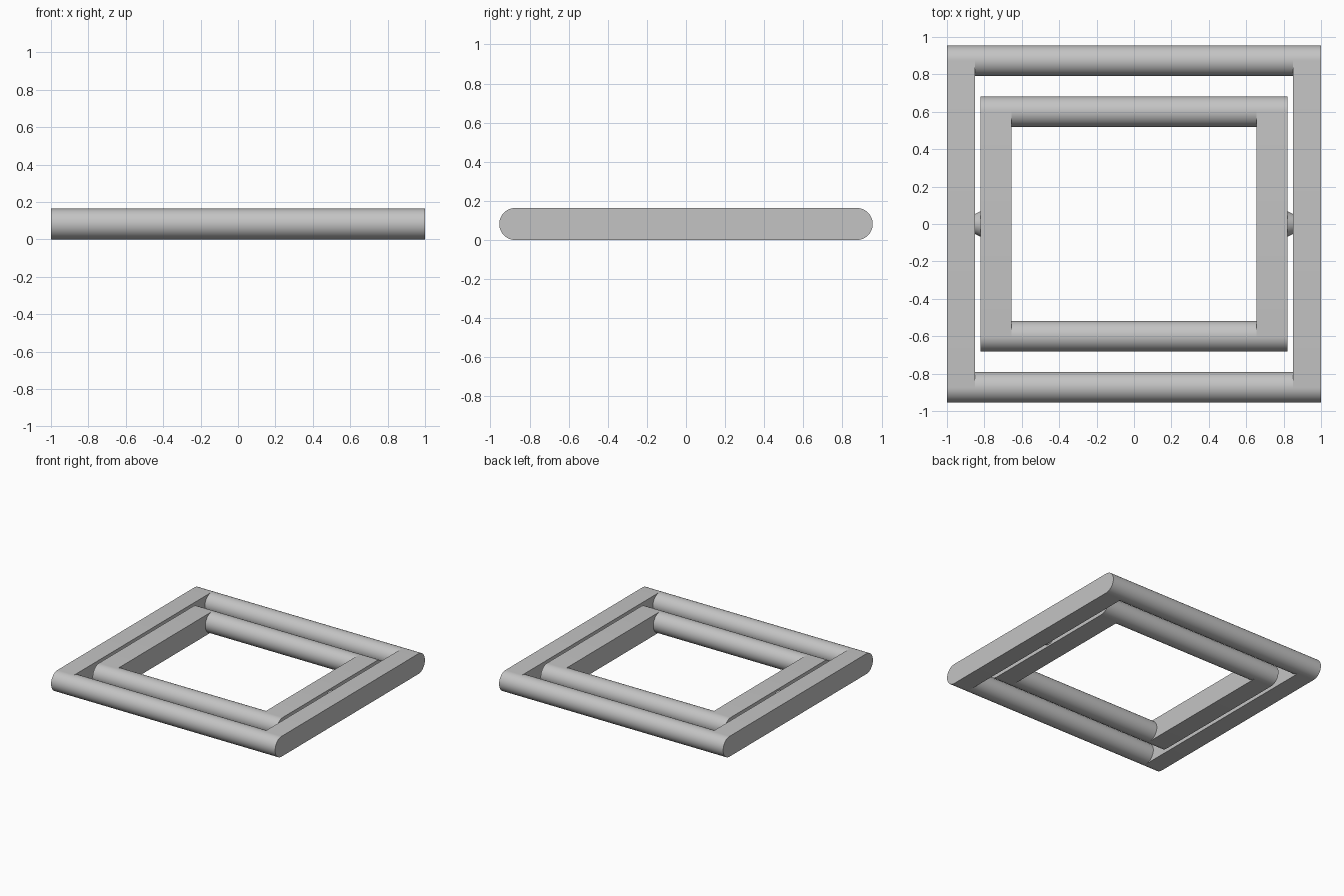
import bpy, bmesh
from math import sin, cos, pi, radians

cube = bpy.data.objects.get("Cube")
if cube:
    bpy.data.objects.remove(cube)

R = 0.082      # bar radius, also the half height of both frames
ARC = 24       # segments in each half round

grey = bpy.data.materials.new("plain grey")
grey.use_nodes = True
colour = (0.55, 0.55, 0.55, 1)
grey.diffuse_color = colour
grey.node_tree.nodes["Principled BSDF"].inputs["Base Color"].default_value = colour


def finish(name, bm):
    bmesh.ops.recalc_face_normals(bm, faces=bm.faces)
    mesh = bpy.data.meshes.new(name)
    bm.to_mesh(mesh)
    bm.free()
    mesh.materials.append(grey)
    obj = bpy.data.objects.new(name, mesh)
    bpy.context.collection.objects.link(obj)
    bpy.ops.object.select_all(action="DESELECT")
    bpy.context.view_layer.objects.active = obj
    obj.select_set(True)
    bpy.ops.object.shade_smooth_by_angle(angle=radians(30))
    return obj


def loft(name, start, end, x0, x1):
    """Join two matching y-z outlines at x0 and x1, with flat ends."""
    bm = bmesh.new()
    a = [bm.verts.new((x0, y, z)) for y, z in start]
    b = [bm.verts.new((x1, y, z)) for y, z in end]
    n = len(a)
    for i in range(n):
        j = (i + 1) % n
        bm.faces.new((a[i], a[j], b[j], b[i]))
    bm.faces.new(a)
    bm.faces.new(b)
    return finish(name, bm)


def circle(r, y=0):
    return [(y + r * cos(pi * i / ARC), R + r * sin(pi * i / ARC))
            for i in range(2 * ARC)]


def stadium(half_length):
    c = half_length - R
    half = [(c + R * cos(t), R + R * sin(t))
            for t in (pi * (i / ARC - 0.5) for i in range(ARC + 1))]
    return half + [(-y, z) for y, z in reversed(half)]


def frame(name, half_x, half_y, side_width):
    inner_x = half_x - side_width
    # Flat-sided left and right bars with round ends
    for side, s in (("left", 1), ("right", -1)):
        outline = stadium(half_y)
        loft(f"{name}_{side}_bar", outline, outline, s * inner_x, s * half_x)
    # Round front and back bars
    for side, s in (("front", -1), ("back", 1)):
        outline = circle(R, s * (half_y - R))
        loft(f"{name}_{side}_bar", outline, outline, -inner_x, inner_x)


frame("outer_frame", 1.0, 0.955, 0.15)
frame("inner_frame", 0.82, 0.682, 0.165)

# Tapered pivots that carry the inner frame
for side, s in (("left", 1), ("right", -1)):
    loft(f"{side}_pivot", circle(0.068), circle(0.034), s * 0.82, s * 0.89)
